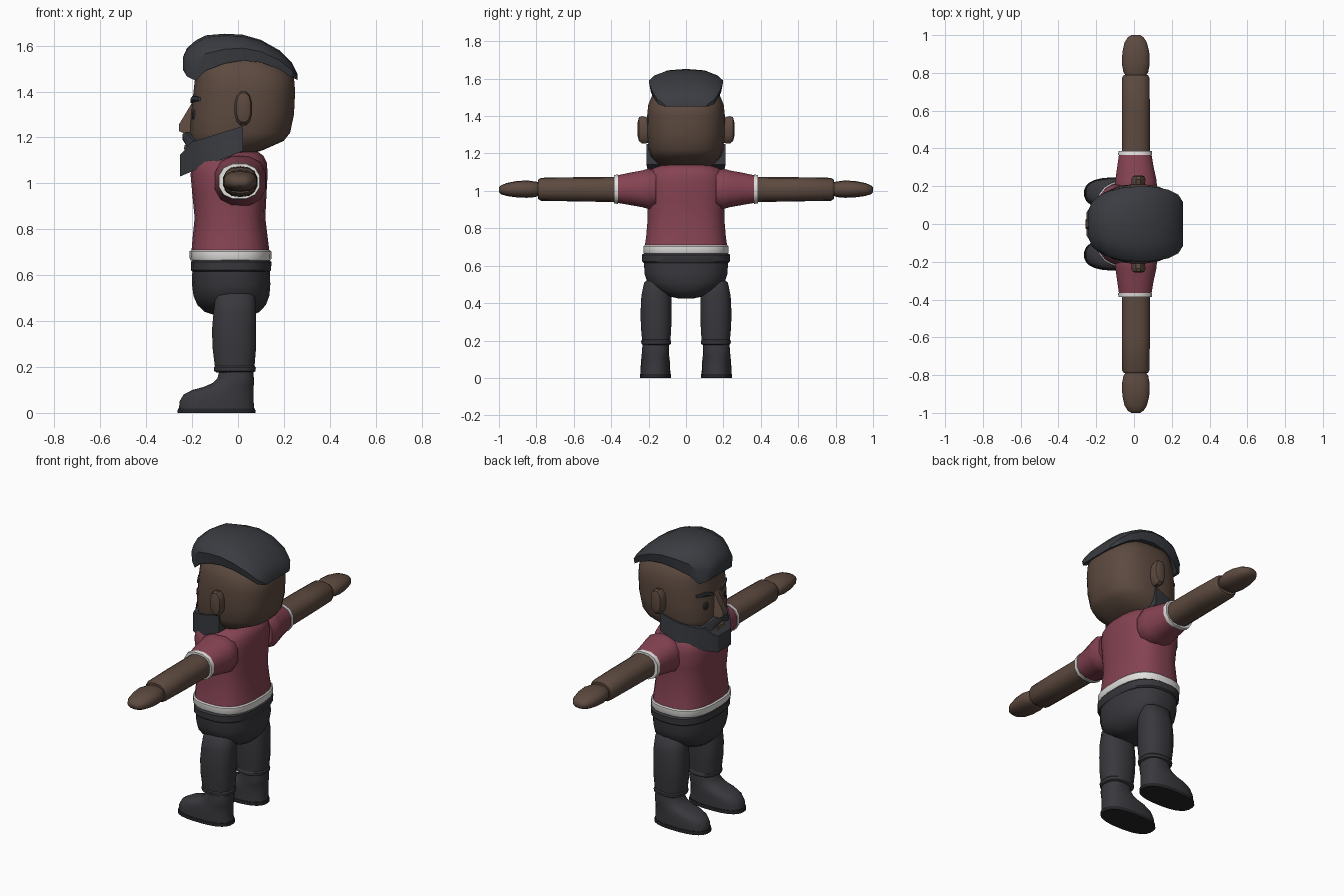
import bpy, bmesh, math
from mathutils import Vector


def material(name, rgb):
    m = bpy.data.materials.new(name)
    m.diffuse_color = (*rgb, 1)
    return m


SKIN = material("brown skin", (0.108, 0.068, 0.050))
RED = material("muted red", (0.235, 0.056, 0.085))
WHITE = material("off white", (0.76, 0.75, 0.73))
CLOTH = material("charcoal cloth", (0.040, 0.040, 0.047))
HAIR = material("slate black hair", (0.042, 0.045, 0.053))
SOLE = material("near black", (0.018, 0.018, 0.021))


def finish(name, bm, mat, mirror=False, angle=35):
    bmesh.ops.recalc_face_normals(bm, faces=bm.faces)
    me = bpy.data.meshes.new(name)
    bm.to_mesh(me)
    bm.free()
    me.materials.append(mat)
    ob = bpy.data.objects.new(name, me)
    bpy.context.collection.objects.link(ob)
    bpy.ops.object.select_all(action='DESELECT')
    ob.select_set(True)
    bpy.context.view_layer.objects.active = ob
    bpy.ops.object.shade_smooth_by_angle(angle=math.radians(angle))
    if mirror:
        mod = ob.modifiers.new("mirror", 'MIRROR')
        mod.use_axis = (False, True, False)
        mod.use_mirror_merge = False
    return ob


def skin_rings(rings):
    """Join rings of points into a closed solid."""
    bm = bmesh.new()
    rows = [[bm.verts.new(p) for p in r] for r in rings]
    n = len(rows[0])
    for a, b in zip(rows, rows[1:]):
        for i in range(n):
            j = (i + 1) % n
            bm.faces.new((a[i], a[j], b[j], b[i]))
    bm.faces.new(rows[0])
    bm.faces.new(rows[-1])
    return bm


def loft(name, rings, mat, axis='z', n=2.4, sides=24, mirror=False, angle=35):
    """Rings are (t, a0, a1, b0, b1): a rounded section at t along the axis."""
    out = []
    for t, a0, a1, b0, b1 in rings:
        row = []
        for k in range(sides):
            q = 2 * math.pi * (k + 0.5) / sides
            c, s = math.cos(q), math.sin(q)
            c = math.copysign(abs(c) ** (2 / n), c)
            s = math.copysign(abs(s) ** (2 / n), s)
            a = (a0 + a1) / 2 + c * (a1 - a0) / 2
            b = (b0 + b1) / 2 + s * (b1 - b0) / 2
            row.append((a, b, t) if axis == 'z' else (a, t, b))
        out.append(row)
    return finish(name, skin_rings(out), mat, mirror, angle)


def body(name, rings, mat, **kw):
    """Rings centred on y = 0, given as (z, x0, x1, half width)."""
    return loft(name, [(z, a, b, -w, w) for z, a, b, w in rings], mat, **kw)


def hull(name, pts, mat, mirror=False):
    bm = bmesh.new()
    for p in pts:
        bm.verts.new(p)
    bmesh.ops.convex_hull(bm, input=bm.verts)
    return finish(name, bm, mat, mirror)


# Shirt, hem and collar
body("shirt", [(0.69, -.205, .14, .224), (0.75, -.20, .132, .215), (0.85, -.19, .12, .206),
               (0.95, -.20, .125, .21), (1.04, -.208, .13, .218), (1.09, -.198, .127, .208),
               (1.12, -.17, .112, .185), (1.14, -.14, .085, .12)], RED, n=2.7, angle=50)
body("shirt_hem", [(0.665, -.207, .142, .226), (0.673, -.212, .147, .23),
                   (0.704, -.212, .146, .23), (0.71, -.205, .14, .224)], WHITE, n=2.7)
body("collar", [(1.12, -.12, .08, .12), (1.148, -.11, .075, .11)], WHITE)
body("neck", [(1.11, -.10, .065, .10), (1.2, -.10, .065, .10)], SKIN)

# Trousers
body("waistband", [(0.615, -.20, .14, .228), (0.622, -.206, .145, .236),
                   (0.658, -.206, .147, .238), (0.667, -.195, .135, .225)], CLOTH, n=2.6)
body("hips", [(0.425, -.10, .06, .04), (0.44, -.145, .095, .11), (0.47, -.178, .122, .17),
              (0.51, -.195, .138, .208), (0.56, -.202, .142, .224), (0.625, -.20, .14, .226)],
     CLOTH, n=2.4, angle=60)
loft("trouser_leg", [(0.20, -.102, .073, .082, .236), (0.28, -.112, .08, .077, .243),
                     (0.36, -.115, .081, .075, .244), (0.44, -.108, .08, .077, .24),
                     (0.51, -.10, .075, .085, .225), (0.535, -.075, .05, .11, .19)],
     CLOTH, sides=16, mirror=True, angle=60)
loft("trouser_cuff", [(0.176, -.095, .068, .088, .23), (0.182, -.105, .078, .079, .24),
                      (0.197, -.107, .079, .078, .241), (0.207, -.10, .072, .084, .234)],
     CLOTH, sides=16, mirror=True)

# Boots
loft("boot", [(0.018, -.258, .072, .083, .243), (0.05, -.256, .069, .084, .243),
              (0.08, -.238, .069, .085, .242), (0.10, -.20, .069, .087, .24),
              (0.113, -.15, .069, .089, .238), (0.13, -.112, .07, .09, .237),
              (0.15, -.09, .07, .09, .236), (0.185, -.082, .066, .092, .232)],
     CLOTH, n=2.5, mirror=True, angle=60)
loft("boot_sole", [(0, -.265, .077, .079, .247), (0.02, -.263, .076, .08, .246)],
     SOLE, n=2.5, mirror=True)

# Arms
loft("sleeve", [(0.16, -.095, .115, .91, 1.11), (0.20, -.105, .125, .90, 1.122),
                (0.235, -.102, .122, .91, 1.112), (0.30, -.092, .107, .922, 1.10),
                (0.368, -.082, .095, .934, 1.085)], RED, 'y', sides=12, mirror=True)
loft("sleeve_trim", [(0.364, -.087, .099, .928, 1.09), (0.386, -.085, .097, .931, 1.087)],
     WHITE, 'y', sides=12, mirror=True)
loft("arm", [(0.37, -.066, .086, .94, 1.075), (0.60, -.066, .086, .944, 1.073),
             (0.775, -.064, .083, .947, 1.07), (0.79, -.055, .074, .957, 1.06)],
     SKIN, 'y', sides=14, mirror=True)
loft("hand", [(0.785, -.045, .065, .975, 1.045), (0.805, -.058, .077, .967, 1.05),
              (0.85, -.066, .085, .963, 1.056), (0.91, -.063, .082, .966, 1.052),
              (0.96, -.052, .070, .973, 1.042), (0.988, -.034, .052, .982, 1.03),
              (1.0, -.015, .033, .992, 1.018)],
     SKIN, 'y', sides=14, mirror=True, angle=50)

# Head
body("head", [(1.125, -.15, .05, .12), (1.145, -.18, .11, .155), (1.185, -.205, .20, .188),
              (1.22, -.21, .228, .20), (1.30, -.205, .245, .207), (1.40, -.195, .25, .209),
              (1.46, -.188, .245, .203), (1.52, -.18, .20, .178), (1.56, -.14, .13, .13)],
     SKIN, n=2.6, sides=28, angle=50)
loft("ear", [(0.19, -.012, .055, 1.255, 1.39), (0.235, -.016, .062, 1.25, 1.402),
             (0.252, -.008, .056, 1.265, 1.395), (0.258, .006, .042, 1.29, 1.37)],
     SKIN, 'y', sides=12, mirror=True)
hull("nose", [(x, s * w, z) for s in (-1, 1) for x, w, z in
              ((-.195, .018, 1.36), (-.258, .02, 1.255), (-.258, .024, 1.228),
               (-.215, .038, 1.208), (-.19, .044, 1.245))], SKIN)

# Eyes and brows
bm = bmesh.new()
bmesh.ops.create_uvsphere(bm, u_segments=14, v_segments=8, radius=1)
for v in bm.verts:
    y = v.co.y * 0.023
    v.co = Vector((-.186 + v.co.x * 0.012 + y * 0.4, .092 + y, 1.297 + v.co.z * 0.031))
finish("eye", bm, SOLE, True)
hull("brow", [(x + d, y, z + h) for x, y, z in ((-.208, .04, 1.35), (-.199, .09, 1.365),
                                              (-.172, .138, 1.36))
              for d in (0, .03) for h in (0, .016)], HAIR, True)

# Beard wrapping the jaw, as flat sections (x, half width, bottom, top)
rows = [[(x, -w, lo), (x, w, lo), (x, w, hi), (x, -w, hi)] for x, w, lo, hi in
        ((.022, .212, 1.142, 1.25), (-.08, .203, 1.10, 1.218), (-.155, .168, 1.07, 1.195),
         (-.205, .118, 1.05, 1.18), (-.236, .085, 1.037, 1.142), (-.252, .06, 1.03, 1.125))]
finish("beard", skin_rings(rows), HAIR, angle=20)
hull("moustache", [(-.242, 0, 1.215), (-.242, 0, 1.19), (-.20, 0, 1.225), (-.228, .045, 1.222),
                   (-.238, .05, 1.19), (-.215, .10, 1.15), (-.19, .125, 1.18),
                   (-.17, .10, 1.19), (-.18, .06, 1.215)], HAIR, True)
hull("lower_lip", [(x, s * y, z) for s in (-1, 1) for x, y, z in
                   ((-.19, .045, 1.172), (-.232, .03, 1.168), (-.236, .025, 1.15),
                    (-.19, .045, 1.13))], SKIN)

# Swept hair as arched sections (x, half width, bottom, top)
arch = ((-.95, 0), (-1, .48), (-.86, .72), (-.52, .94), (0, 1),
        (.52, .94), (.86, .72), (1, .48), (.95, 0))
hair = ((-.24, .075, 1.495, 1.55), (-.222, .12, 1.465, 1.59), (-.185, .15, 1.448, 1.622),
        (-.14, .172, 1.492, 1.645), (-.06, .192, 1.522, 1.652), (.02, .199, 1.535, 1.648),
        (.10, .197, 1.527, 1.625), (.18, .182, 1.497, 1.58), (.235, .155, 1.462, 1.525),
        (.26, .115, 1.45, 1.475))
finish("hair", skin_rings([[(x, w * u, lo + (hi - lo) * v) for u, v in arch]
                           for x, w, lo, hi in hair]), HAIR, angle=28)
